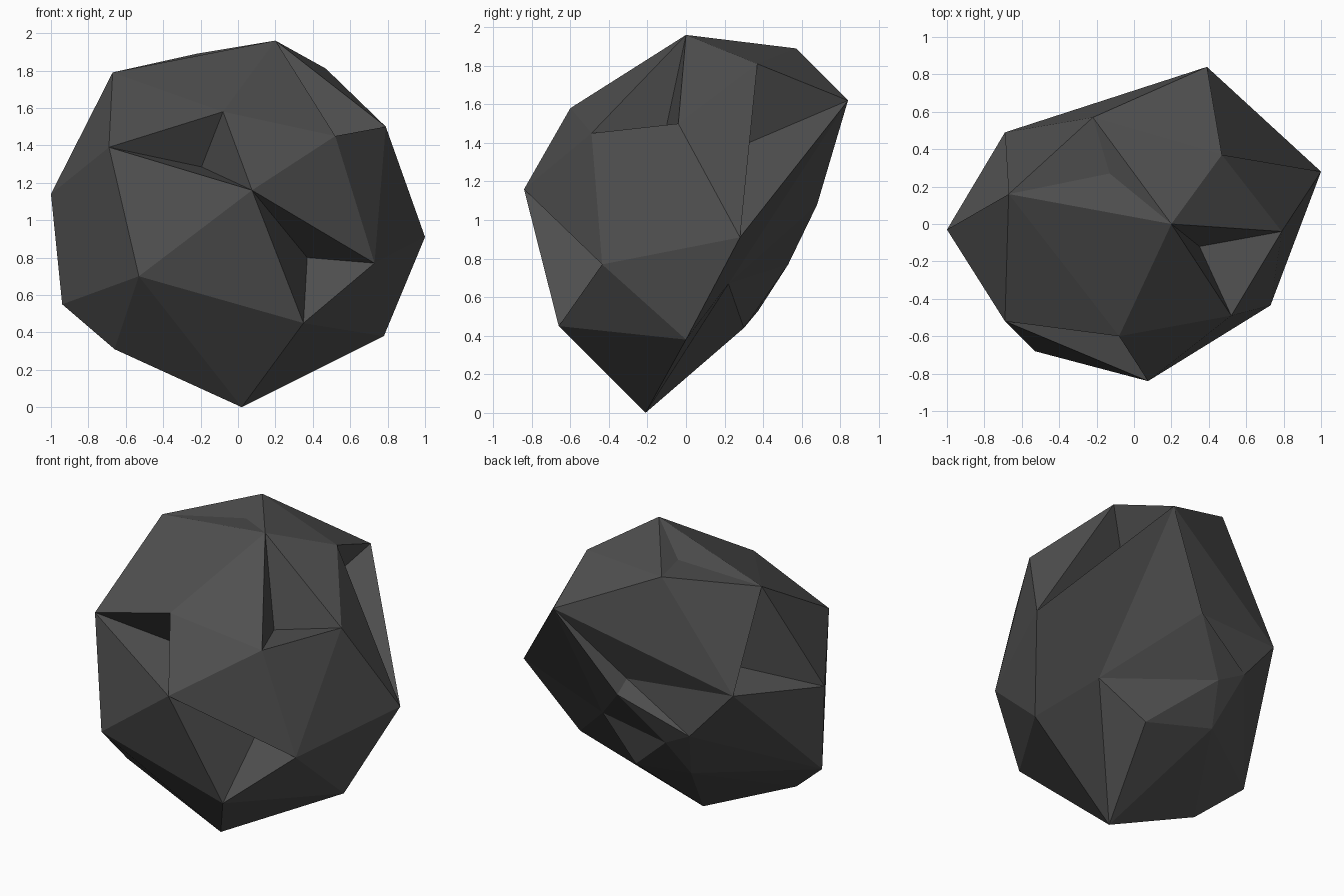
import bpy, bmesh
from mathutils import Vector

if "Cube" in bpy.data.objects:
    bpy.data.objects.remove(bpy.data.objects["Cube"])

# Corner points of the rock, grouped by region
corners = {
    # crown
    "A": (.20, 0, 1.96), "B": (-.67, .16, 1.79), "Q": (.47, .37, 1.81), "R": (-.22, .57, 1.89),
    # front
    "C": (-.69, -.52, 1.39), "D": (-.08, -.60, 1.58), "E": (.075, -.84, 1.16),
    "F": (.52, -.49, 1.45), "J": (.35, -.66, .45), "M": (-.53, -.68, .70),
    # sides
    "G": (.79, -.04, 1.50), "H": (.73, -.435, .77), "I": (1, .28, .91), "K": (.78, 0, .38),
    "P": (-1, -.03, 1.14), "O": (-.94, -.09, .55), "N": (-.66, -.22, .31),
    # back
    "S": (.39, .84, 1.62), "T": (-.69, .49, 1.19), "U": (.03, .68, 1.08),
    "a": (-.41, .55, .87), "b": (-.22, .53, .77), "c": (.16, .30, .44), "d": (-.30, .375, .53),
    # foot
    "L": (.02, -.21, 0),
}

# Chipped dents: the corners that surround each one, and its sunken point
dents = [
    ("AFG", (.35, -.12, 1.40)),
    ("EHJ", (.37, -.33, .80)),
    ("CDE", (-.195, -.41, 1.285)),
    ("QSI", (.25, .23, 1.36)),
    ("ABR", (-.13, .27, 1.865)),
    ("BPT", (-.48, .18, 1.22)),
    ("Sa", (.03, .58, 1.15)),
]
centre = Vector((0, 0, 1))


def proud_spot(names):
    """Point just outside the surface, midway between the named corners."""
    mid = sum((Vector(corners[n]) for n in names), Vector()) / len(names)
    return mid + (mid - centre).normalized() * .004


# Rock: convex hull first, then push the dent points inward
bm = bmesh.new()
for co in corners.values():
    bm.verts.new(co)
sunken = [(bm.verts.new(proud_spot(names)), Vector(co)) for names, co in dents]
sunken.append((bm.verts.new((.51, .355, .56)), Vector((.46, .22, .67))))  # hollow low at the back
bmesh.ops.convex_hull(bm, input=bm.verts[:])
for vert, co in sunken:
    vert.co = co
bmesh.ops.delete(bm, geom=[v for v in bm.verts if not v.link_faces], context='VERTS')
bmesh.ops.recalc_face_normals(bm, faces=bm.faces[:])

mesh = bpy.data.meshes.new("rock")
bm.to_mesh(mesh)
bm.free()

# Colour
stone = bpy.data.materials.new("dark_grey_stone")
stone.diffuse_color = (.08, .08, .08, 1)
stone.use_nodes = True
stone.node_tree.nodes["Principled BSDF"].inputs["Base Color"].default_value = stone.diffuse_color
mesh.materials.append(stone)

rock = bpy.data.objects.new("rock", mesh)
bpy.context.collection.objects.link(rock)
